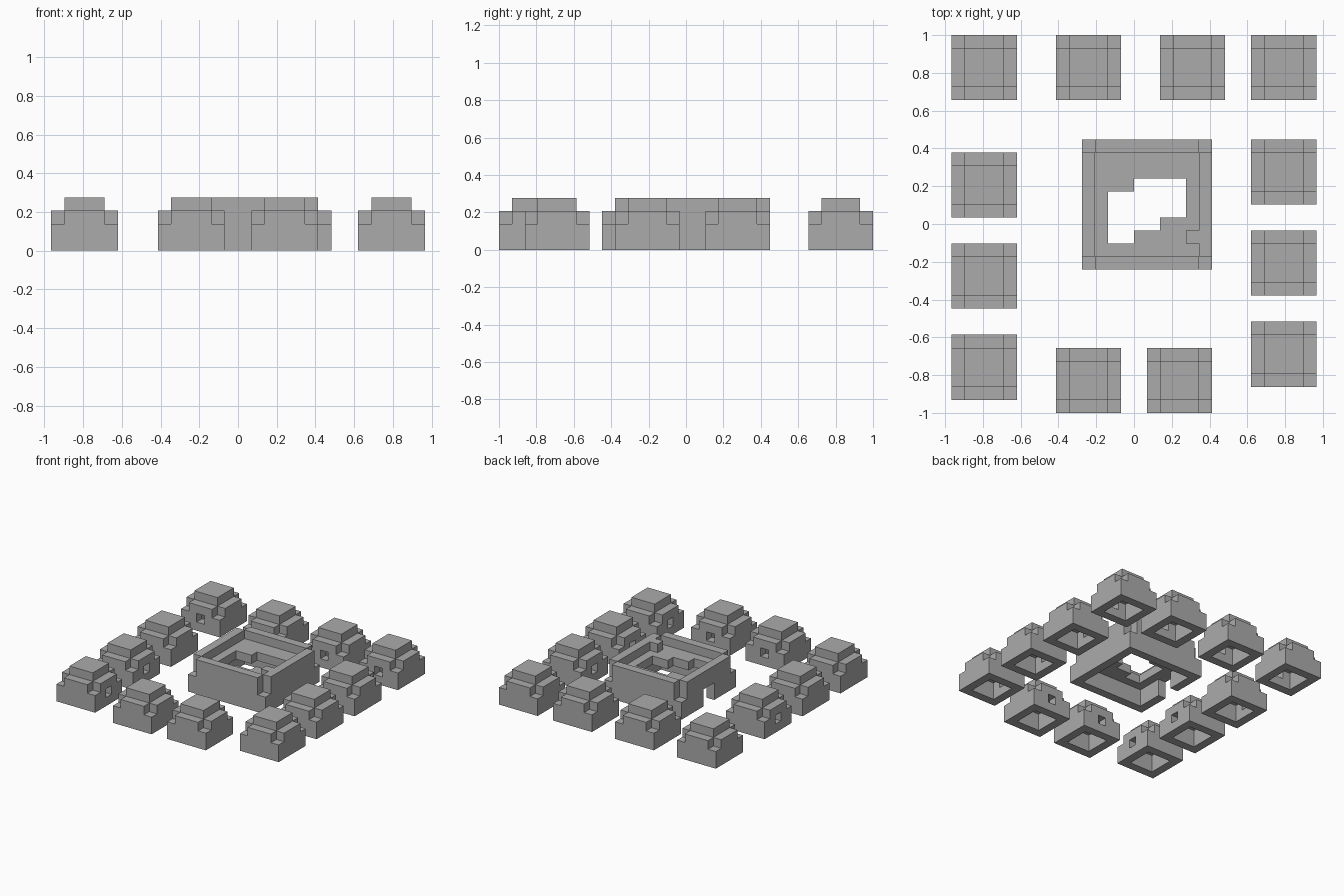
import bpy
import bmesh
from mathutils import Vector

if "Cube" in bpy.data.objects:
    bpy.data.objects.remove(bpy.data.objects["Cube"], do_unlink=True)

UNIT = 2 / 29                       # edge of one building block
ORIGIN = Vector((-14, -14.5, 0))    # plot corner, in blocks

stone = bpy.data.materials.new("plain_grey_stone")
stone.use_nodes = True
GREY = (0.41, 0.41, 0.41, 1)
stone.diffuse_color = GREY
stone.node_tree.nodes["Principled BSDF"].inputs["Base Color"].default_value = GREY

AXES = [Vector(a) for a in ((1, 0, 0), (0, 1, 0), (0, 0, 1))]


def box(x0, x1, y0, y1, z0, z1):
    """Set of blocks filling a box."""
    return {(x, y, z) for x in range(x0, x1) for y in range(y0, y1) for z in range(z0, z1)}


def corners(lo, hi, z0, z1):
    """Blocks of the four corner columns of a square."""
    return {(x, y, z) for x in (lo, hi) for y in (lo, hi) for z in range(z0, z1)}


def build(name, cells, place):
    """Turn a set of blocks into one mesh holding only the exposed faces."""
    bm = bmesh.new()
    offset = ORIGIN + Vector((place[0], place[1], 0))
    for cell in cells:
        middle = Vector(cell) + Vector((0.5, 0.5, 0.5))
        for i, axis in enumerate(AXES):
            for sign in (1, -1):
                n = axis * sign
                if tuple(int(c) for c in Vector(cell) + n) in cells:
                    continue
                u = AXES[(i + 1) % 3] / 2
                v = n.cross(u)
                centre = middle + n / 2 + offset
                quad = (centre - u - v, centre + u - v, centre + u + v, centre - u + v)
                bm.faces.new([bm.verts.new(p * UNIT) for p in quad])
    bmesh.ops.remove_doubles(bm, verts=bm.verts, dist=UNIT / 100)
    mesh = bpy.data.meshes.new(name)
    bm.to_mesh(mesh)
    bm.free()
    mesh.materials.append(stone)
    obj = bpy.data.objects.new(name, mesh)
    bpy.context.collection.objects.link(obj)


# Small house: stepped shell, open underneath, one window
WINDOW = {"east": (4, 2, 1), "west": (0, 2, 1), "north": (2, 4, 1), "south": (2, 0, 1)}


def house(name, place, side):
    cells = box(0, 5, 0, 5, 0, 3) - corners(0, 4, 2, 3)
    cells |= box(1, 4, 1, 4, 3, 4)
    cells -= box(1, 4, 1, 4, 0, 3) - corners(1, 3, 2, 3)
    cells.discard(WINDOW[side])
    build(name, cells, place)


HOUSES = [
    ("west", [((0, 1), "east"), ((0, 8), "east"), ((0, 15), "west")]),
    ("north", [((0, 24), "south"), ((8, 24), "south"), ((16, 24), "south"), ((23, 24), "south")]),
    ("east", [((23, 16), "west"), ((23, 9), "west"), ((23, 2), "west")]),
    ("south", [((8, 0), "north"), ((15, 0), "north")]),
]
for row, plots in HOUSES:
    for number, (place, side) in enumerate(plots, 1):
        house(f"{row}_house_{number}", place, side)

# Central hall: walls with cut corners, sunken terrace, ragged opening, doorway
hall = box(0, 10, 0, 10, 0, 4) - corners(0, 9, 2, 4)
hall -= box(1, 9, 1, 9, 0, 2)                    # room below
hall -= box(1, 9, 1, 9, 3, 4)                    # space above the terrace
for x0, x1, y0, y1 in ((2, 4, 2, 3), (2, 6, 3, 4), (2, 8, 4, 6), (4, 8, 6, 7)):
    hall -= box(x0, x1, y0, y1, 2, 3)            # opening in the terrace
hall -= box(0, 1, 4, 6, 0, 2)                    # doorway
hall.add((8, 2, 3))                              # parapet block
build("central_hall", hall, (10, 11))
